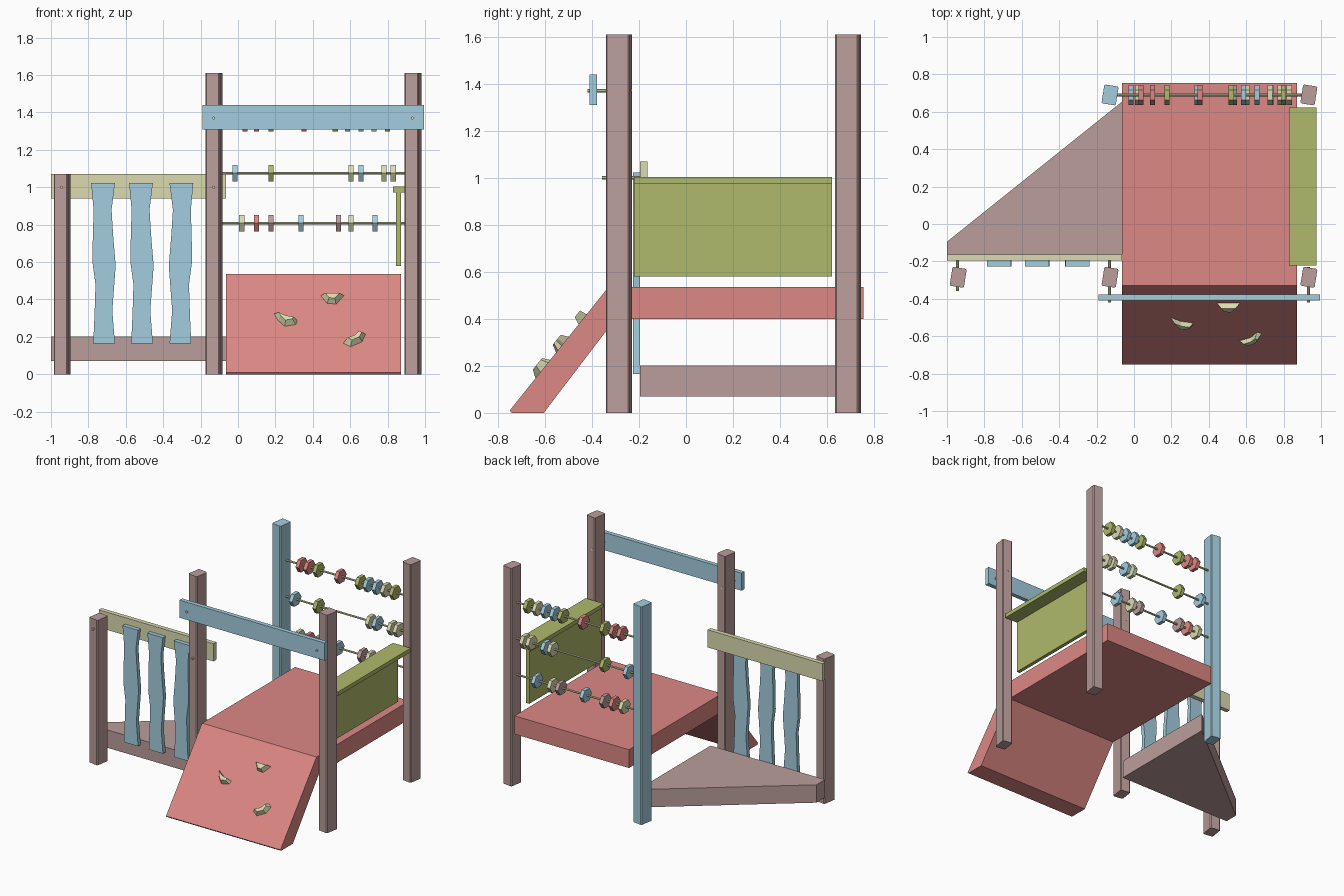
import bpy, bmesh, math
from mathutils import Vector, Matrix

if "Cube" in bpy.data.objects:
    bpy.data.objects.remove(bpy.data.objects["Cube"])


def material(name, rgb):
    m = bpy.data.materials.new(name)
    m.diffuse_color = [((c / 255 + 0.055) / 1.055) ** 2.4 for c in rgb] + [1]
    m.use_nodes = True
    m.node_tree.nodes["Principled BSDF"].inputs["Base Color"].default_value = m.diffuse_color
    return m


RED = material("coral red", (220, 136, 132))
BROWN = material("dusty brown", (187, 158, 155))
BLUE = material("light blue", (164, 206, 223))
GREEN = material("olive green", (175, 186, 107))
BEIGE = material("beige", (219, 219, 177))


def finish(name, bm, mat):
    bmesh.ops.recalc_face_normals(bm, faces=bm.faces[:])
    me = bpy.data.meshes.new(name)
    bm.to_mesh(me)
    bm.free()
    me.materials.append(mat)
    ob = bpy.data.objects.new(name, me)
    bpy.context.collection.objects.link(ob)
    return ob


def prism(name, base, offset, mat, shrink=1.0, pivot=None):
    """Extrude a polygon by an offset, optionally tapering the far end."""
    bm = bmesh.new()
    face = bm.faces.new([bm.verts.new(p) for p in base])
    res = bmesh.ops.extrude_face_region(bm, geom=[face], use_keep_orig=True)
    for v in [g for g in res["geom"] if isinstance(g, bmesh.types.BMVert)]:
        if pivot is not None:
            v.co = pivot + (v.co - pivot) * shrink
        v.co += Vector(offset)
    return finish(name, bm, mat)


def box(name, x0, x1, y0, y1, z0, z1, mat):
    base = [(x0, y0, z0), (x1, y0, z0), (x1, y1, z0), (x0, y1, z0)]
    return prism(name, base, (0, 0, z1 - z0), mat)


def cylinder(name, center, axis, radius, length, sides, mat):
    bm = bmesh.new()
    rot = Vector((0, 0, 1)).rotation_difference(Vector(axis)).to_matrix().to_4x4()
    bmesh.ops.create_cone(bm, cap_ends=True, segments=sides, radius1=radius, radius2=radius,
                          depth=length, matrix=Matrix.Translation(center) @ rot)
    return finish(name, bm, mat)


# Posts: slightly twisted rectangular timbers with eased vertical edges
def post(name, x, y, height, mat):
    bm = bmesh.new()
    bmesh.ops.create_cube(bm, size=1)
    bmesh.ops.scale(bm, vec=(0.077, 0.102, height), verts=bm.verts)
    upright = [e for e in bm.edges if abs(e.verts[0].co.z - e.verts[1].co.z) > 0.5]
    bmesh.ops.bevel(bm, geom=upright, offset=0.006, segments=1, affect='EDGES')
    m = Matrix.Translation((x, y, height / 2)) @ Matrix.Rotation(math.radians(-9), 4, 'Z')
    bmesh.ops.transform(bm, matrix=m, verts=bm.verts)
    finish(name, bm, mat)


post("short_post", -0.94, -0.285, 1.07, BROWN)
post("front_left_post", -0.128, -0.285, 1.61, BROWN)
post("front_right_post", 0.935, -0.285, 1.61, BROWN)
post("back_right_post", 0.935, 0.69, 1.61, BROWN)
post("back_left_post", -0.128, 0.69, 1.61, BLUE)

# High platform and climbing ramp
L, R = -0.063, 0.872
box("platform", L, R, -0.33, 0.755, 0.40, 0.535, RED)
ramp = [(-0.75, 0.01), (-0.742, 0), (-0.605, 0), (-0.30, 0.40), (-0.30, 0.50), (-0.33, 0.535)]
prism("ramp", [(L, y, z) for y, z in ramp], (R - L, 0, 0), RED)

# Climbing holds: tapered wedges standing on the ramp face (x, slope height)
slope = Vector((0, 0.42, 0.525)).normalized()
normal = Vector((0, -slope.z, slope.y))
holds = [
    (0.505, 0.40, [(-0.065, 0.02), (0.065, 0.02), (0.02, -0.026), (-0.03, -0.022)]),
    (0.26, 0.285, [(-0.07, 0.04), (-0.01, 0.012), (0.06, 0.0), (0.052, -0.02),
                   (-0.01, -0.03), (-0.05, 0.005)]),
    (0.625, 0.185, [(-0.065, -0.02), (0.0, 0.004), (0.035, 0.042), (0.06, 0.03),
                    (0.04, -0.012), (-0.025, -0.04)]),
]
for i, (x, z, outline) in enumerate(holds):
    at = Vector((x, -0.75 + (z - 0.01) * 0.8, z)) - normal * 0.004
    pts = [at + Vector((u, 0, 0)) + slope * (v / slope.z) for u, v in outline]
    prism(f"climbing_hold_{i + 1}", pts, normal * 0.036, BEIGE, 0.6, at + slope * 0.01)

# Low triangular deck
deck = [(-1, -0.196), (L, -0.196), (L, 0.655), (-1, -0.095)]
prism("low_deck", [(x, y, 0.07) for x, y in deck], (0, 0, 0.132), BROWN)

# Railing with wavy slats
box("top_rail", -1, L, -0.196, -0.163, 0.94, 1.07, BEIGE)
left = [(-0.065, 1.022), (-0.052, 0.88), (-0.057, 0.70), (-0.058, 0.60),
        (-0.042, 0.48), (-0.047, 0.32), (-0.054, 0.165)]
right = [(0.062, 0.165), (0.048, 0.34), (0.060, 0.50), (0.066, 0.58),
         (0.052, 0.75), (0.044, 0.88), (0.062, 1.022)]
for i, (cx, flip) in enumerate([(-0.72, 1), (-0.517, 1), (-0.304, -1)]):
    prism(f"wavy_slat_{i + 1}", [(cx + flip * x, -0.226, z) for x, z in left + right],
          (0, 0.03, 0), BLUE)

# Front cross beam and bolts
box("cross_beam", -0.19, 0.995, -0.41, -0.378, 1.31, 1.44, BLUE)
for i, (x, z, y0, y1) in enumerate([(-0.943, 1.0, -0.357, -0.19), (-0.13, 1.0, -0.357, -0.19),
                                    (-0.13, 1.37, -0.42, -0.23), (0.932, 1.37, -0.42, -0.23)]):
    cylinder(f"bolt_{i + 1}", (x, (y0 + y1) / 2, z), (0, 1, 0), 0.008, y1 - y0, 8, BEIGE)

# Side counter: upright panel with a shelf on top
box("counter_panel", 0.845, 0.872, -0.222, 0.622, 0.58, 0.975, GREEN)
box("counter_shelf", 0.83, 0.975, -0.222, 0.622, 0.973, 1.003, GREEN)

# Counting frame: rods with hexagonal beads
rows = [
    (0.808, [(0.02, BEIGE), (0.10, RED), (0.176, BROWN), (0.337, BLUE), (0.538, BROWN),
             (0.604, BEIGE), (0.733, BLUE)]),
    (1.075, [(-0.016, BLUE), (0.176, GREEN), (0.604, BEIGE), (0.658, BLUE), (0.78, BEIGE),
             (0.83, BEIGE)]),
    (1.342, [(0.037, RED), (0.10, RED), (0.176, GREEN), (0.353, RED), (0.52, GREEN),
             (0.585, BLUE), (0.658, BLUE), (0.727, BEIGE), (0.80, GREEN)]),
]
for r, (z, beads) in enumerate(rows):
    cylinder(f"bead_rod_{r + 1}", (0.403, 0.69, z), (1, 0, 0), 0.007, 0.99, 8, BEIGE)
    for b, (x, mat) in enumerate(beads):
        hexagon = [(x - 0.0135, 0.69 + 0.054 * math.cos(math.radians(60 * k)),
                    z + 0.051 * math.sin(math.radians(60 * k))) for k in range(6)]
        prism(f"bead_{r + 1}_{b + 1}", hexagon, (0.027, 0, 0), mat)
